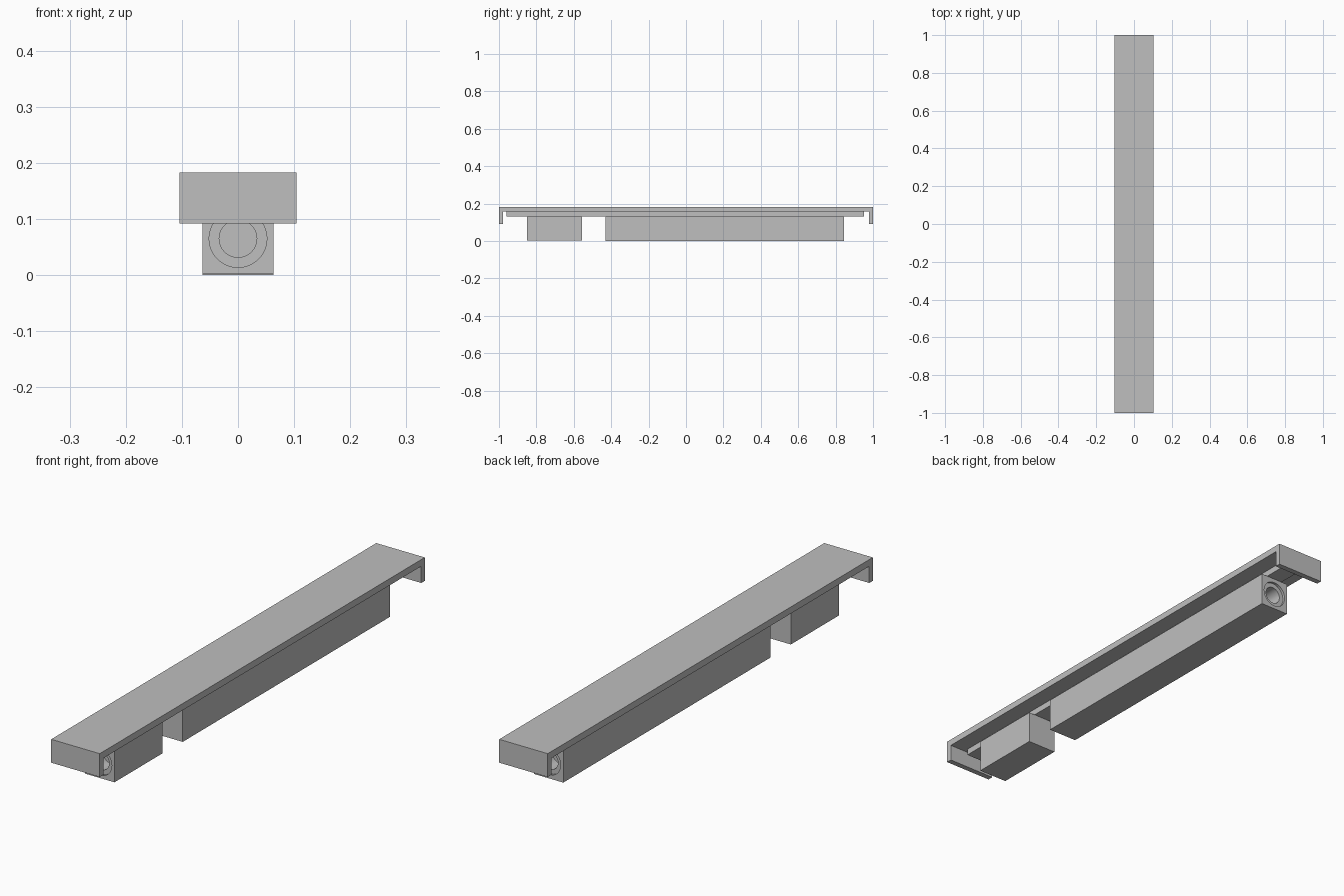
import bpy, bmesh, math
from mathutils import Vector

cube = bpy.data.objects.get("Cube")
if cube:
    bpy.data.objects.remove(cube, do_unlink=True)

grey = bpy.data.materials.new("plain_grey")
grey.use_nodes = True
COLOUR = (0.52, 0.52, 0.52, 1)
grey.diffuse_color = COLOUR
grey.node_tree.nodes["Principled BSDF"].inputs["Base Color"].default_value = COLOUR


def finish(name, bm):
    """Turn a bmesh into a named, coloured object."""
    bmesh.ops.recalc_face_normals(bm, faces=bm.faces)
    mesh = bpy.data.meshes.new(name)
    bm.to_mesh(mesh)
    bm.free()
    mesh.materials.append(grey)
    obj = bpy.data.objects.new(name, mesh)
    bpy.context.collection.objects.link(obj)
    return obj


def box(x, y0, y1, z0, z1):
    """Box bmesh spanning -x to x."""
    bm = bmesh.new()
    bmesh.ops.create_cube(bm, size=1)
    bmesh.ops.scale(bm, vec=(2 * x, y1 - y0, z1 - z0), verts=bm.verts)
    bmesh.ops.translate(bm, vec=(0, (y0 + y1) / 2, (z0 + z1) / 2), verts=bm.verts)
    return bm


def lid(name, half_width, profile):
    """Side profile in (y, z) extruded across x."""
    bm = bmesh.new()
    face = bm.faces.new([bm.verts.new((-half_width, y, z)) for y, z in profile])
    ext = bmesh.ops.extrude_face_region(bm, geom=[face])
    verts = [v for v in ext["geom"] if isinstance(v, bmesh.types.BMVert)]
    bmesh.ops.translate(bm, vec=(2 * half_width, 0, 0), verts=verts)
    return finish(name, bm)


def bored_block(name, y0, y1, z0, z1, side, centre_z=0.065, sides=40):
    """Square block with a stepped blind bore in the end facing side * y."""
    bm = box(0.063, y0, y1, z0, z1)
    end = max(bm.faces, key=lambda f: side * f.calc_center_median().y)
    rim = list(end.edges)
    bmesh.ops.delete(bm, geom=[end], context='FACES_ONLY')
    end_y = y1 if side > 0 else y0

    # Rings of the bore: mouth, step, step inner edge, floor
    rings = []
    for radius, depth in ((0.0515, 0), (0.0515, 0.01), (0.0335, 0.01), (0.0335, 0.07)):
        ring = []
        for i in range(sides):
            a = math.tau * i / sides
            ring.append(bm.verts.new(Vector((radius * math.cos(a), end_y - side * depth,
                                             centre_z + radius * math.sin(a)))))
        rings.append(ring)
    for outer, inner in zip(rings, rings[1:]):
        for i in range(sides):
            j = (i + 1) % sides
            bm.faces.new((outer[i], outer[j], inner[j], inner[i]))
    bm.faces.new(rings[-1])

    # End wall around the mouth
    mouth = [bm.edges.get((rings[0][i], rings[0][i - 1])) for i in range(sides)]
    bmesh.ops.triangle_fill(bm, edges=rim + mouth, use_beauty=True, normal=(0, side, 0))
    obj = finish(name, bm)
    bpy.ops.object.select_all(action='DESELECT')
    obj.select_set(True)
    bpy.context.view_layer.objects.active = obj
    bpy.ops.object.shade_smooth_by_angle(angle=math.radians(30))
    return obj


# Flat cover with a lip turned down at each end
TOP, UNDER, LIP = 0.183, 0.157, 0.092
lid("top_cover", 0.1045, [(-1, LIP), (-1, TOP), (1, TOP), (1, LIP),
                          (0.978, LIP), (0.978, UNDER), (-0.978, UNDER), (-0.978, LIP)])

# Narrow rail under the cover
finish("rail", box(0.036, -0.96, 0.952, 0.132, UNDER))

# Hanging blocks, bored at their outer ends
bored_block("front_block", -0.85, -0.555, 0.003, 0.132, -1)
bored_block("long_block", -0.43, 0.845, 0, 0.132, 1)
